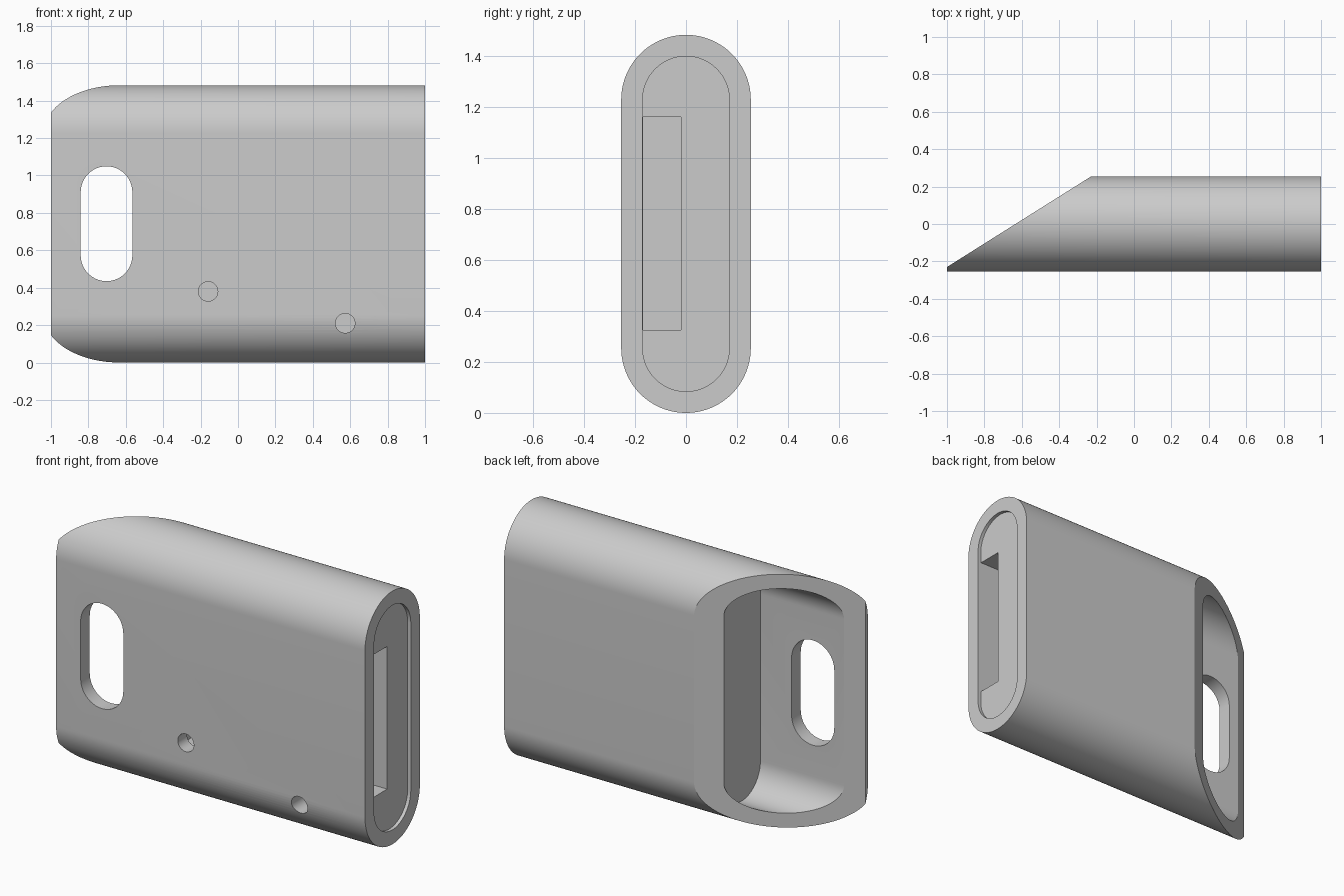
import bpy, bmesh, math
from mathutils import Vector

if "Cube" in bpy.data.objects:
    bpy.data.objects.remove(bpy.data.objects["Cube"])

MID_Z = 0.741          # height of the symmetry plane
R_OUT, H_OUT = 0.254, 0.741
R_IN, H_IN = 0.170, 0.657

grey = bpy.data.materials.new("light grey")
grey.diffuse_color = (0.6, 0.6, 0.6, 1)
grey.use_nodes = True
grey.node_tree.nodes["Principled BSDF"].inputs["Base Color"].default_value = grey.diffuse_color


def stadium(radius, half_height, segments=32):
    """Upright slot outline, as (across, up) points around its centre."""
    straight = half_height - radius
    points = []
    for start, offset in ((0, straight), (math.pi, -straight)):
        for i in range(segments + 1):
            a = start + math.pi * i / segments
            points.append((radius * math.cos(a), offset + radius * math.sin(a)))
    return points


def circle(radius, segments=40):
    return [(radius * math.cos(2 * math.pi * i / segments),
             radius * math.sin(2 * math.pi * i / segments)) for i in range(segments)]


def prism(name, points, to_3d, sweep):
    """Extrude a closed outline along a sweep vector."""
    bm = bmesh.new()
    face = bm.faces.new([bm.verts.new(to_3d(*p)) for p in points])
    moved = bmesh.ops.extrude_face_region(bm, geom=[face])["geom"]
    bmesh.ops.translate(bm, vec=Vector(sweep),
                        verts=[v for v in moved if isinstance(v, bmesh.types.BMVert)])
    bmesh.ops.recalc_face_normals(bm, faces=bm.faces)
    mesh = bpy.data.meshes.new(name)
    bm.to_mesh(mesh)
    bm.free()
    mesh.materials.append(grey)
    obj = bpy.data.objects.new(name, mesh)
    bpy.context.collection.objects.link(obj)
    return obj


def along_x(name, points, x0, x1):
    return prism(name, points, lambda y, z: (x0, y, z + MID_Z), (x1 - x0, 0, 0))


def into_front(name, points, x, z, depth):
    return prism(name, points, lambda u, v: (x + u, -0.4, z + v), (0, 0.4 + depth, 0))


# Main sleeve: long rounded bar
body = along_x("sleeve_body", stadium(R_OUT, H_OUT, 48), -1, 1)

# Slanted end
slope = (0.254 + 0.23) / 0.77
wedge = [(-1.4, -0.23 - 0.4 * slope), (-0.23 + 0.3, 0.254 + 0.3 * slope), (-1.4, 0.6)]

cutters = [
    prism("slant_cutter", wedge, lambda x, y: (x, y, -0.5), (0, 0, 2.5)),
    # Deep pocket behind the slanted opening
    along_x("pocket_cutter", stadium(R_IN, H_IN), -1.5, -0.363),
    # Shallow recess and slot in the square end
    along_x("recess_cutter", stadium(R_IN, H_IN), 0.98, 1.2),
    along_x("slot_cutter", [(-0.169, -0.416), (-0.02, -0.416),
                            (-0.02, 0.419), (-0.169, 0.419)], -0.24, 0.99),
    # Rounded window through the front wall, and two pin holes
    into_front("window_cutter", stadium(0.138, 0.307), -0.703, 0.742, -0.1),
    into_front("pin_hole_cutter_1", circle(0.052), -0.16, 0.38, -0.1),
    into_front("pin_hole_cutter_2", circle(0.052), 0.573, 0.21, -0.1),
]

for cutter in cutters:
    mod = body.modifiers.new(cutter.name, "BOOLEAN")
    mod.operation = "DIFFERENCE"
    mod.solver = "EXACT"
    mod.object = cutter
    cutter.hide_render = True

# Bake the cuts, then smooth the rounded sides
graph = bpy.context.evaluated_depsgraph_get()
result = bpy.data.meshes.new_from_object(body.evaluated_get(graph))
body.modifiers.clear()
body.data = result
for cutter in cutters:
    bpy.data.objects.remove(cutter)

bpy.ops.object.select_all(action="DESELECT")
body.select_set(True)
bpy.context.view_layer.objects.active = body
bpy.ops.object.shade_smooth_by_angle(angle=math.radians(25))
